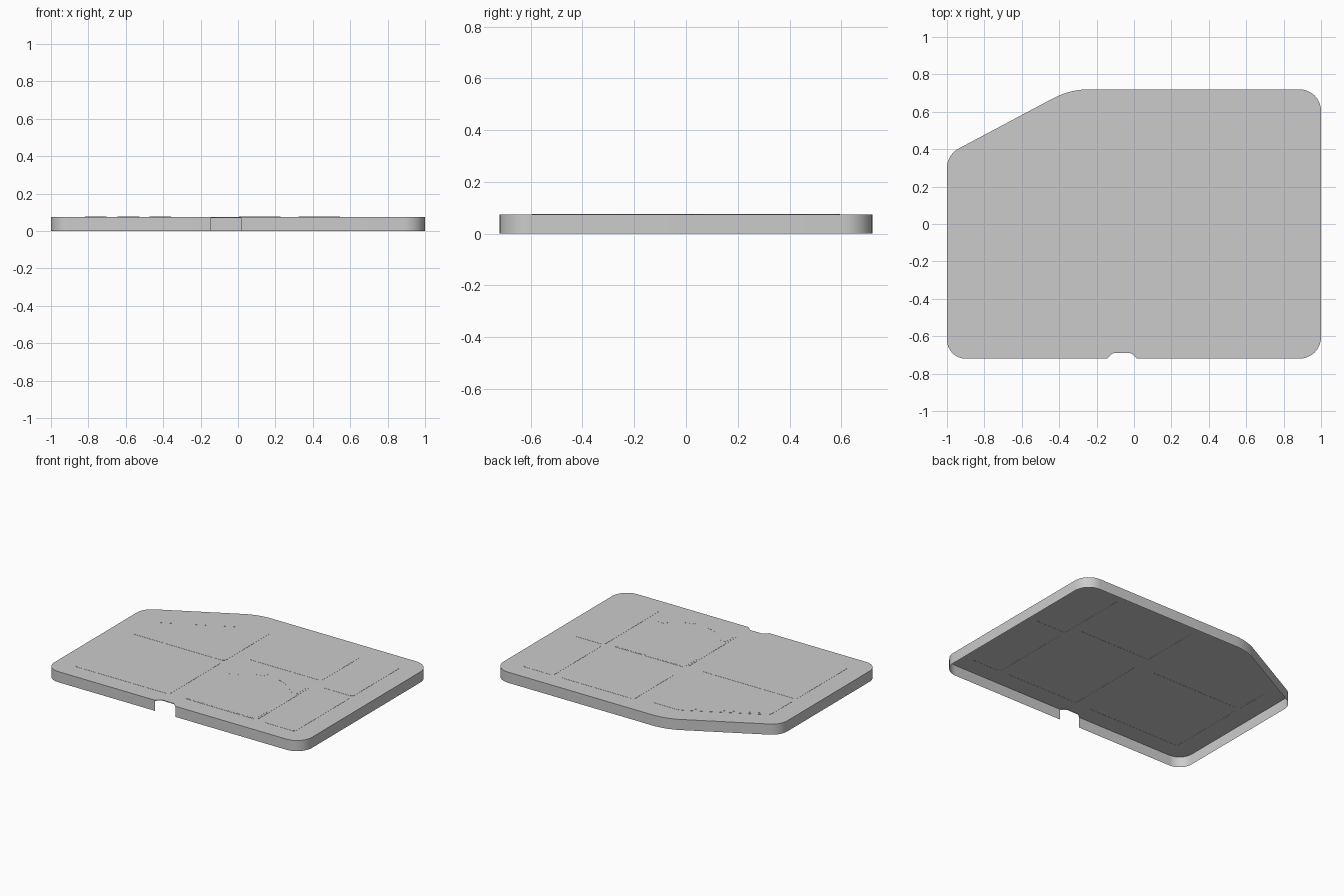
import bpy, bmesh, math
from mathutils import Vector

if "Cube" in bpy.data.objects:
    bpy.data.objects.remove(bpy.data.objects["Cube"])

TOP = 0.075      # height of the plate surface
EMBOSS = 0.001   # hairline relief of the panels
CUT_Z = 0.07     # top of the opening in the front wall


def rounded(corners, seg=8):
    """Outline from (x, y, trim) corners, each replaced by a true arc."""
    pts, n = [], len(corners)
    for i, (x, y, d) in enumerate(corners):
        p = Vector((x, y))
        if d == 0:
            pts.append(p)
            continue
        u = (Vector(corners[i - 1][:2]) - p).normalized()
        v = (Vector(corners[(i + 1) % n][:2]) - p).normalized()
        a, b, w = p + u * d, p + v * d, math.sin(u.angle(v) / 2)
        for k in range(seg + 1):
            t = k / seg
            c0, c1, c2 = (1 - t) ** 2, 2 * w * t * (1 - t), t * t
            pts.append((a * c0 + p * c1 + b * c2) / (c0 + c1 + c2))
    return pts


def box(x0, x1, y0, y1, d=0.025):
    return rounded([(x0, y0, d), (x1, y0, d), (x1, y1, d), (x0, y1, d)], 4)


def ring(bm, pts, z):
    return [bm.verts.new((p[0], p[1], z)) for p in pts]


def bridge(bm, a, b):
    for i in range(len(a)):
        j = (i + 1) % len(a)
        bm.faces.new((a[i], a[j], b[j], b[i]))


def finish(bm, name):
    """Make normals consistent with the top facing up, then create the object."""
    bmesh.ops.recalc_face_normals(bm, faces=bm.faces)
    bm.normal_update()
    if sum(f.normal.z * f.calc_area() for f in bm.faces) < 0:
        bmesh.ops.reverse_faces(bm, faces=bm.faces)
    me = bpy.data.meshes.new(name)
    bm.to_mesh(me)
    bm.free()
    ob = bpy.data.objects.new(name, me)
    bpy.context.collection.objects.link(ob)
    bpy.ops.object.select_all(action='DESELECT')
    ob.select_set(True)
    bpy.context.view_layer.objects.active = ob
    bpy.ops.object.shade_smooth_by_angle(angle=math.radians(30))
    return ob


def raised(name, shapes, z0, z1):
    """Thin raised pieces sitting on the plate."""
    bm = bmesh.new()
    for pts in shapes:
        lo, hi = ring(bm, pts, z0), ring(bm, pts, z1)
        bridge(bm, lo, hi)
        f = bm.faces.new(hi)
        f.normal_update()
    return finish(bm, name)


# Plate outline, with the small notch in the front edge
notch = [(-0.145, -0.72, 0), (-0.115, -0.69, 0.012),
         (-0.015, -0.69, 0.012), (0.015, -0.72, 0)]
outline = rounded(notch + [(1, -0.72, 0.115), (1, 0.72, 0.115),
                           (-0.342, 0.72, 0.1), (-1, 0.37, 0.07),
                           (-1, -0.72, 0.1)])
notch_edges = 2 * 9 + 1   # outline edges that belong to the notch

# Embossed panel fields
panels = [
    box(-0.86, -0.12, -0.595, 0.0),
    rounded([(-0.86, 0.02, 0.025), (-0.12, 0.02, 0.025), (-0.12, 0.565, 0.025),
             (-0.34, 0.565, 0.03), (-0.86, 0.288, 0.03)], 4),
    box(-0.01, 0.56, 0.13, 0.595),
    box(-0.01, 0.56, -0.59, 0.015),
    box(0.62, 0.86, -0.595, 0.03),
    box(0.62, 0.86, 0.05, 0.595),
]

# Plate: open-bottomed shell, walls plus top surface with embossed panels
bm = bmesh.new()
top = ring(bm, outline, TOP)
fill_edges = []
panel_rings = [ring(bm, p, TOP) for p in panels]
for loop in [top] + panel_rings:
    fill_edges += [bm.edges.new((loop[i - 1], loop[i])) for i in range(len(loop))]
bmesh.ops.triangle_fill(bm, use_beauty=True, use_dissolve=False, edges=fill_edges)
for pts, lo in zip(panels, panel_rings):
    hi = ring(bm, pts, TOP + EMBOSS)
    bridge(bm, lo, hi)
    bm.faces.new(hi)
mid = ring(bm, outline, CUT_Z)
bridge(bm, mid, top)
base = [None if 0 < i < notch_edges else bm.verts.new((p.x, p.y, 0))
        for i, p in enumerate(outline)]
for i in range(len(outline)):
    j = (i + 1) % len(outline)
    if base[i] and base[j]:
        bm.faces.new((base[i], base[j], mid[j], mid[i]))
finish(bm, "plate")

# Four corner pieces framing the round field
cx, cy, r = 0.275, -0.2875, 0.275
arc = [(r * math.cos(a), r * math.sin(a))
       for a in (math.radians(37 + 43 * k / 10) for k in range(11))]
quarter = [(0.27, 0.295), (0.27, 0.1655)] + arc + [(arc[-1][0], 0.295)]
z = TOP + EMBOSS
raised("round_field_corners",
       [[(cx + sx * x, cy + sy * y) for x, y in quarter]
        for sx in (-1, 1) for sy in (-1, 1)], z, z + 0.0005)

# Three slanted marker strips along the cut corner
tilt = math.atan2(0.3, 0.565)
c, s = math.cos(tilt), math.sin(tilt)
strips = [[(mx + x * c - y * s, my + x * s + y * c)
           for x, y in ((-.055, -.02), (.055, -.02), (.055, .02), (-.055, .02))]
          for mx, my in ((-0.76, 0.295), (-0.585, 0.385), (-0.415, 0.475))]
raised("marker_strips", strips, z, z + 0.0005)
